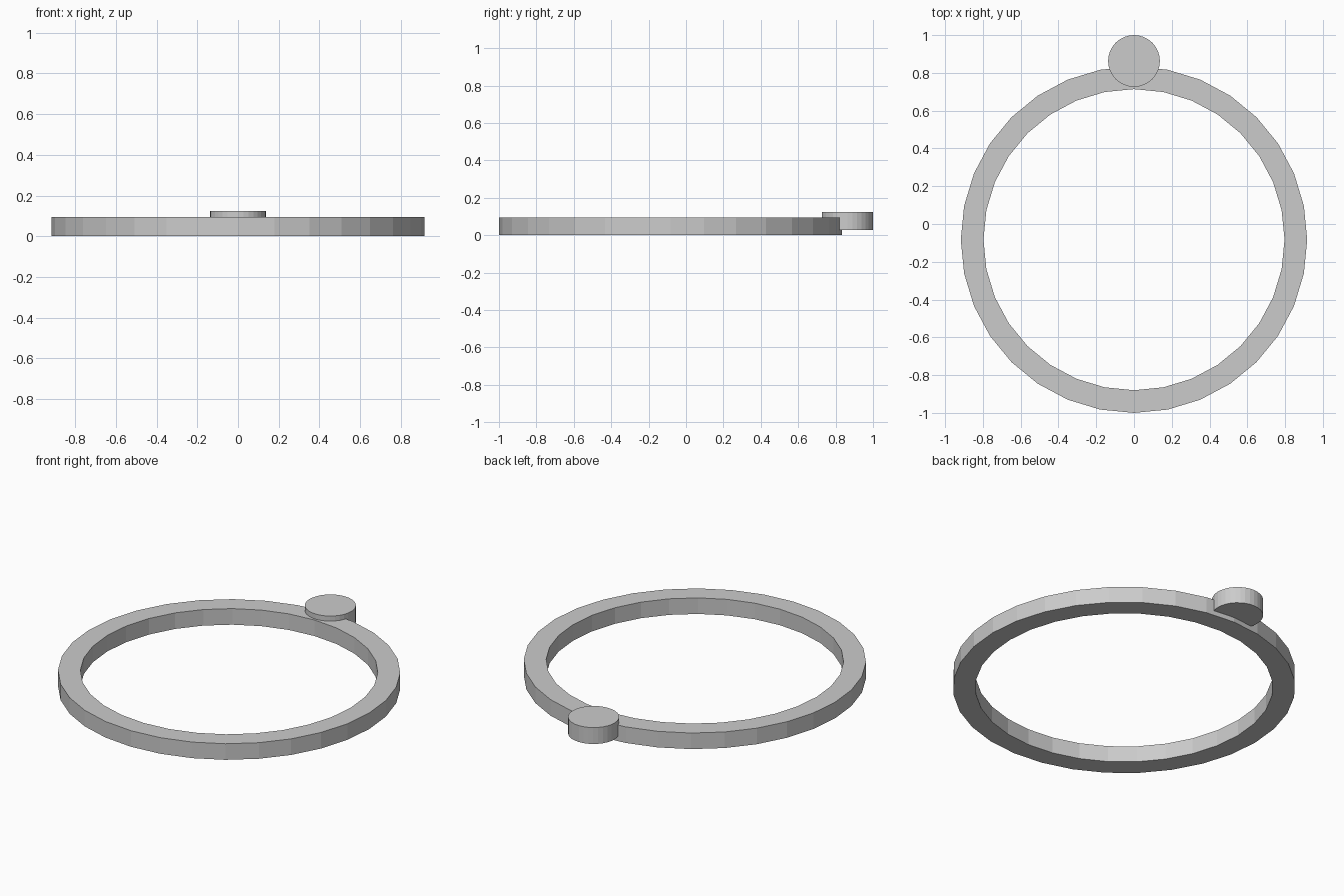
import bpy, bmesh
from math import cos, sin, tau

if "Cube" in bpy.data.objects:
    bpy.data.objects.remove(bpy.data.objects["Cube"])


def make_object(name, bm, location):
    bmesh.ops.recalc_face_normals(bm, faces=bm.faces)
    mesh = bpy.data.meshes.new(name)
    bm.to_mesh(mesh)
    bm.free()
    obj = bpy.data.objects.new(name, mesh)
    obj.location = location
    bpy.context.collection.objects.link(obj)
    return obj


def ring(name, outer, inner, height, sides, location):
    bm = bmesh.new()
    profile = [(outer, 0), (outer, height), (inner, height), (inner, 0)]
    loops = [[bm.verts.new((r * cos(tau * i / sides), r * sin(tau * i / sides), z))
              for r, z in profile] for i in range(sides)]
    for i in range(sides):
        a, b = loops[i], loops[(i + 1) % sides]
        for j in range(4):
            k = (j + 1) % 4
            bm.faces.new((a[j], b[j], b[k], a[k]))
    return make_object(name, bm, location)


def disc(name, radius, height, sides, location):
    bm = bmesh.new()
    bmesh.ops.create_cone(bm, cap_ends=True, segments=sides,
                          radius1=radius, radius2=radius, depth=height)
    return make_object(name, bm, location)


# Large faceted ring
ring("ring_band", 0.917, 0.797, 0.095, 32, (0, -0.083, 0))

# Small round disc sunk into the back of the ring
disc("round_disc", 0.137, 0.097, 32, (0, 0.863, 0.0765))
